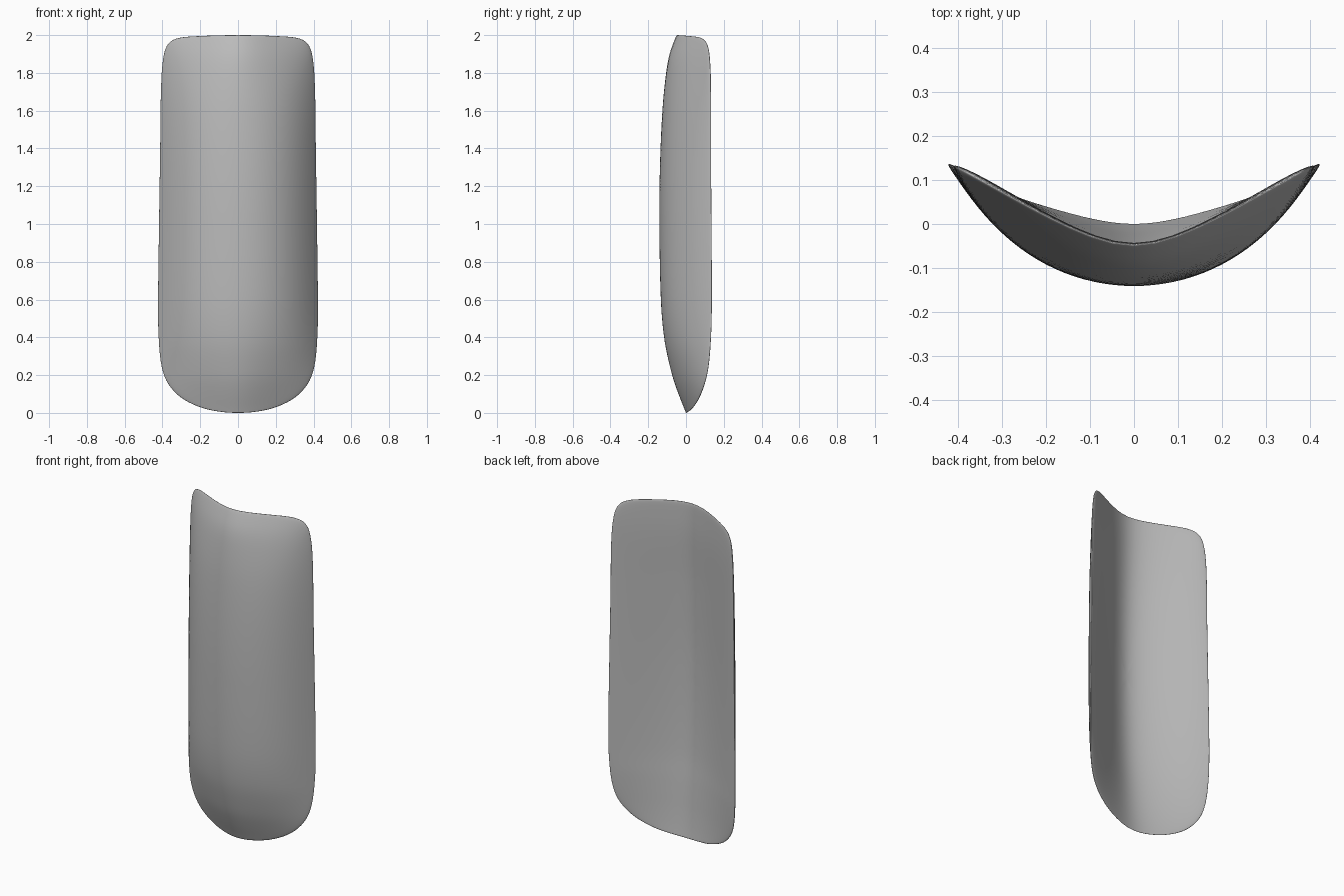
import bpy
import bmesh
import math

cube = bpy.data.objects.get("Cube")
if cube:
    bpy.data.objects.remove(cube)

SEGMENTS = 128
RINGS = 28
HALF_WIDTH = 0.42


def spline(points, t):
    """Smooth curve through (t, value) pairs."""
    n = len(points)

    def slope(i):
        a, b = points[max(i - 1, 0)], points[min(i + 1, n - 1)]
        return (b[1] - a[1]) / (b[0] - a[0])

    t = min(max(t, points[0][0]), points[-1][0])
    i = 0
    while i < n - 2 and t > points[i + 1][0]:
        i += 1
    (t0, v0), (t1, v1) = points[i], points[i + 1]
    d = t1 - t0
    k = (t - t0) / d
    return ((2 * k**3 - 3 * k**2 + 1) * v0 + (k**3 - 2 * k**2 + k) * d * slope(i)
            + (3 * k**2 - 2 * k**3) * v1 + (k**3 - k**2) * d * slope(i + 1))


# Right half of the panel outline, bottom to top (x, z)
half = [(0, 0), (.1, .007), (.2, .03), (.3, .08), (.37, .155), (.405, .25),
        (.42, .4), (.423, .6), (.418, 1), (.412, 1.4), (.408, 1.7),
        (.398, 1.86), (.375, 1.945), (.32, 1.983), (.2, 1.995), (0, 2)]
loop = half + [(-x, z) for x, z in half[-2:0:-1]]
loop = [loop[-1]] + loop + loop[:2]          # padding for a smooth closed loop
outline_x = [(i - 1, p[0]) for i, p in enumerate(loop)]
outline_z = [(i - 1, p[1]) for i, p in enumerate(loop)]
SPAN = len(loop) - 3

# Centre line depth of the front and back faces by height (z, y)
front_line = [(0, 0), (.1, -.036), (.2, -.065), (.4, -.102), (.6, -.119),
              (1, -.127), (1.3, -.124), (1.6, -.111), (1.8, -.093),
              (1.9, -.078), (2, -.048)]
back_line = [(0, 0), (.2, -.03), (.5, -.062), (1, -.078), (1.5, -.07),
             (1.85, -.054), (2, -.048)]


def surface(x, z):
    """Depth of the front and back faces at a point of the panel."""
    w = abs(x) / HALF_WIDTH
    vee = (math.hypot(w, .3) - .3) / (math.hypot(1, .3) - .3)
    arc = .765 * w**2 + .235 * w**4
    blend = 1 - min(abs(z - 1), 1)**4
    bow = vee + (arc - vee) * blend
    edge = .128 + .008 * z
    f, b = spline(front_line, z), spline(back_line, z)
    return f + (edge - f) * bow, b + (edge - b) * vee


def panel_point(x, z, s, side):
    """Point on one face; both faces close on a rounded rim at s = 1."""
    f, b = surface(x, z)
    rim = .014 * min(1, .3 + 2 * z)
    thick = max((b - f) / 2, 0) + rim
    return (x, (f + b) / 2 + side * thick * math.sqrt(max(0, 1 - s**10)), z)


# Curved panel: rings on each face sharing the rim ring
bm = bmesh.new()
outline = [(spline(outline_x, SPAN * k / SEGMENTS),
            spline(outline_z, SPAN * k / SEGMENTS)) for k in range(SEGMENTS)]


def make_ring(s, side):
    return [bm.verts.new(panel_point(x * s, 1 + (z - 1) * s, s, side))
            for x, z in outline]


rim_ring = make_ring(1, 0)
for side in (-1, 1):
    outer = rim_ring
    for r in range(RINGS - 1, 0, -1):
        inner = make_ring(math.sin(math.pi / 2 * r / RINGS), side)
        for k in range(SEGMENTS):
            n = (k + 1) % SEGMENTS
            bm.faces.new((outer[k], outer[n], inner[n], inner[k]))
        outer = inner
    centre = bm.verts.new(panel_point(0, 1, 0, side))
    for k in range(SEGMENTS):
        bm.faces.new((outer[k], outer[(k + 1) % SEGMENTS], centre))
bmesh.ops.recalc_face_normals(bm, faces=bm.faces)
for face in bm.faces:
    face.smooth = True

mesh = bpy.data.meshes.new("curved_panel")
bm.to_mesh(mesh)
bm.free()
panel = bpy.data.objects.new("curved_panel", mesh)
bpy.context.collection.objects.link(panel)

# Plain grey material
grey = bpy.data.materials.new("plain_grey")
grey.use_nodes = True
colour = (.5, .5, .5, 1)
grey.diffuse_color = colour
grey.node_tree.nodes["Principled BSDF"].inputs["Base Color"].default_value = colour
mesh.materials.append(grey)
